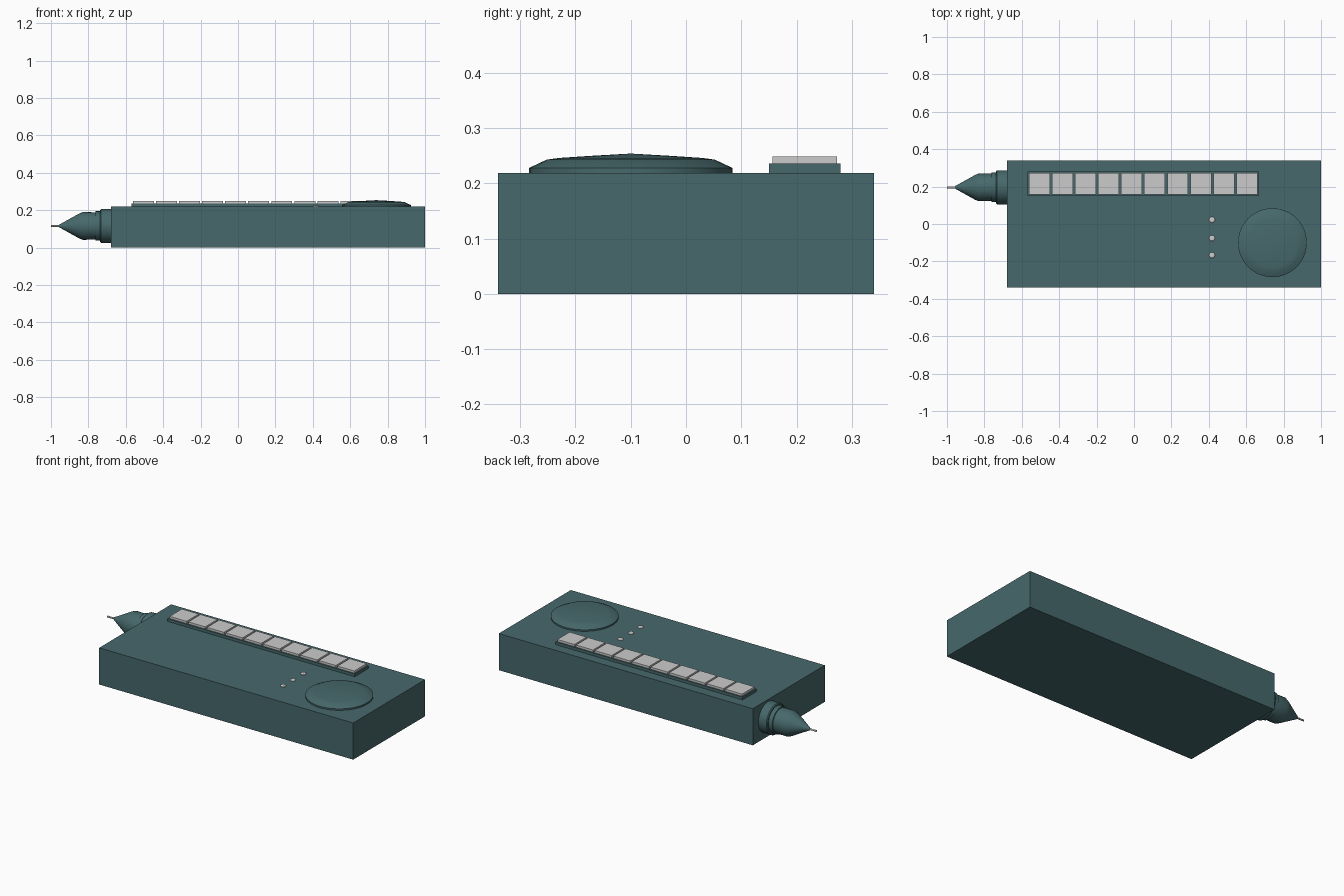
import bpy
import bmesh
import math
from mathutils import Matrix

if "Cube" in bpy.data.objects:
    bpy.data.objects.remove(bpy.data.objects["Cube"], do_unlink=True)


def material(name, rgb):
    mat = bpy.data.materials.new(name)
    mat.use_nodes = True
    colour = (*rgb, 1)
    mat.diffuse_color = colour
    mat.node_tree.nodes["Principled BSDF"].inputs["Base Color"].default_value = colour
    return mat


teal = material("dark teal", (0.062, 0.14, 0.148))
pale = material("pale grey", (0.6, 0.6, 0.6))


def finish(name, bm, mat, smooth=False):
    bmesh.ops.recalc_face_normals(bm, faces=bm.faces)
    mesh = bpy.data.meshes.new(name)
    bm.to_mesh(mesh)
    bm.free()
    mesh.materials.append(mat)
    obj = bpy.data.objects.new(name, mesh)
    bpy.context.collection.objects.link(obj)
    if smooth:
        bpy.ops.object.select_all(action="DESELECT")
        obj.select_set(True)
        bpy.context.view_layer.objects.active = obj
        bpy.ops.object.shade_smooth_by_angle(angle=math.radians(30))
    return obj


def box(name, low, high, mat):
    bm = bmesh.new()
    bmesh.ops.create_cube(bm, size=1)
    for v in bm.verts:
        v.co = [a + (c + 0.5) * (b - a) for a, b, c in zip(low, high, v.co)]
    return finish(name, bm, mat)


def lathe(name, profile, origin, mat, sides=48, turn=None):
    """Spin (radius, height) points about z, then turn and place the result."""
    bm = bmesh.new()
    points = [bm.verts.new((r, 0, h)) for r, h in profile]
    edges = [bm.edges.new(pair) for pair in zip(points, points[1:])]
    bmesh.ops.spin(bm, geom=points + edges, cent=(0, 0, 0), axis=(0, 0, 1),
                   angle=math.tau, steps=sides, use_duplicate=False)
    bmesh.ops.remove_doubles(bm, verts=bm.verts, dist=0.0001)
    matrix = Matrix.Translation(origin) @ (turn or Matrix())
    bmesh.ops.transform(bm, matrix=matrix, verts=bm.verts)
    return finish(name, bm, mat, smooth=True)


# Main case
top = 0.219
box("case", (-0.68, -0.34, 0), (1, 0.34, top), teal)

# Key strip with ten keys
box("key_strip", (-0.57, 0.15, top - 0.01), (0.667, 0.28, 0.236), teal)
pitch = 0.1233
for i in range(10):
    x = -0.562 + i * pitch
    box(f"key_{i + 1}", (x, 0.157, 0.23), (x + 0.112, 0.273, 0.249), pale)

# Indicator lights
for i, y in enumerate((0.022, -0.076, -0.167)):
    lathe(f"indicator_{i + 1}", [(0, -0.005), (0.016, -0.005), (0.016, 0.002),
                                 (0.011, 0.006), (0, 0.007)],
          (0.417, y, top), pale, sides=12)

# Low domed dial
lathe("dial", [(0, -0.005), (0.184, -0.005), (0.184, 0.009), (0.152, 0.024),
               (0.13, 0.027), (0.07, 0.031), (0, 0.035)], (0.74, -0.1, top), teal)

# Nozzle pointing out of the end
outward = Matrix.Rotation(-math.pi / 2, 4, "Y")
axis = (-0.68, 0.196, 0.116)
lathe("nozzle_collar", [(0, -0.01), (0.091, -0.01), (0.091, 0.052), (0.086, 0.057),
                        (0, 0.057)], axis, teal, turn=outward)
lathe("nozzle_ring", [(0, 0.05), (0.079, 0.05), (0.079, 0.083), (0, 0.083)],
      axis, teal, turn=outward)
lathe("nozzle_cone", [(0, 0.08), (0.073, 0.08), (0.074, 0.15), (0.066, 0.17),
                      (0.006, 0.278), (0, 0.278)], axis, teal, turn=outward)
lathe("needle", [(0, 0.27), (0.005, 0.27), (0.005, 0.32), (0, 0.32)],
      axis, pale, sides=12, turn=outward)
